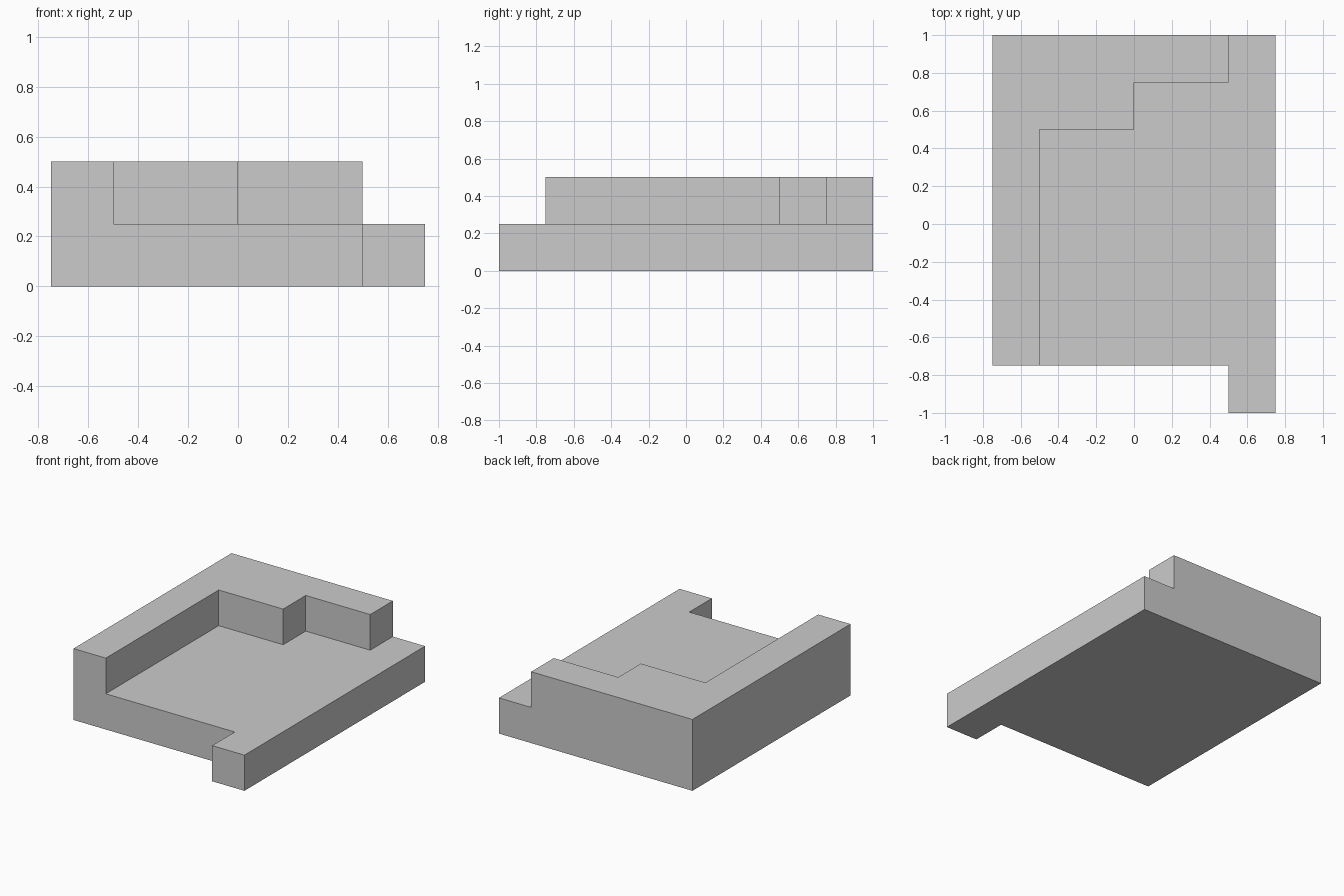
import bpy
import bmesh

if "Cube" in bpy.data.objects:
    bpy.data.objects.remove(bpy.data.objects["Cube"])


def prism(name, outline, z0, z1):
    """Extrude a flat outline (x, y) from z0 to z1."""
    bm = bmesh.new()
    face = bm.faces.new([bm.verts.new((x, y, z0)) for x, y in outline])
    top = bmesh.ops.extrude_face_region(bm, geom=[face], use_keep_orig=True)["geom"]
    bmesh.ops.translate(bm, vec=(0, 0, z1 - z0),
                        verts=[v for v in top if isinstance(v, bmesh.types.BMVert)])
    bmesh.ops.recalc_face_normals(bm, faces=bm.faces)
    mesh = bpy.data.meshes.new(name)
    bm.to_mesh(mesh)
    bm.free()
    obj = bpy.data.objects.new(name, mesh)
    bpy.context.collection.objects.link(obj)
    return obj


# Full-height block with the front tab
block = prism("stepped_block", [(-0.75, -0.75), (0.5, -0.75), (0.5, -1), (0.75, -1),
                                (0.75, 1), (-0.75, 1)], 0, 0.5)

# Cutter that lowers the floor and leaves the stepped corner wall
cutter = prism("floor_cutter", [(-0.5, -1.5), (1.5, -1.5), (1.5, 1.5), (0.5, 1.5),
                                (0.5, 0.75), (0, 0.75), (0, 0.5), (-0.5, 0.5)], 0.25, 1)
cutter.hide_render = True

cut = block.modifiers.new("lower_floor", 'BOOLEAN')
cut.operation = 'DIFFERENCE'
cut.solver = 'EXACT'
cut.object = cutter

# Apply the cut and drop the helper
bpy.context.view_layer.objects.active = block
block.select_set(True)
bpy.ops.object.modifier_apply(modifier=cut.name)
bpy.data.objects.remove(cutter)
